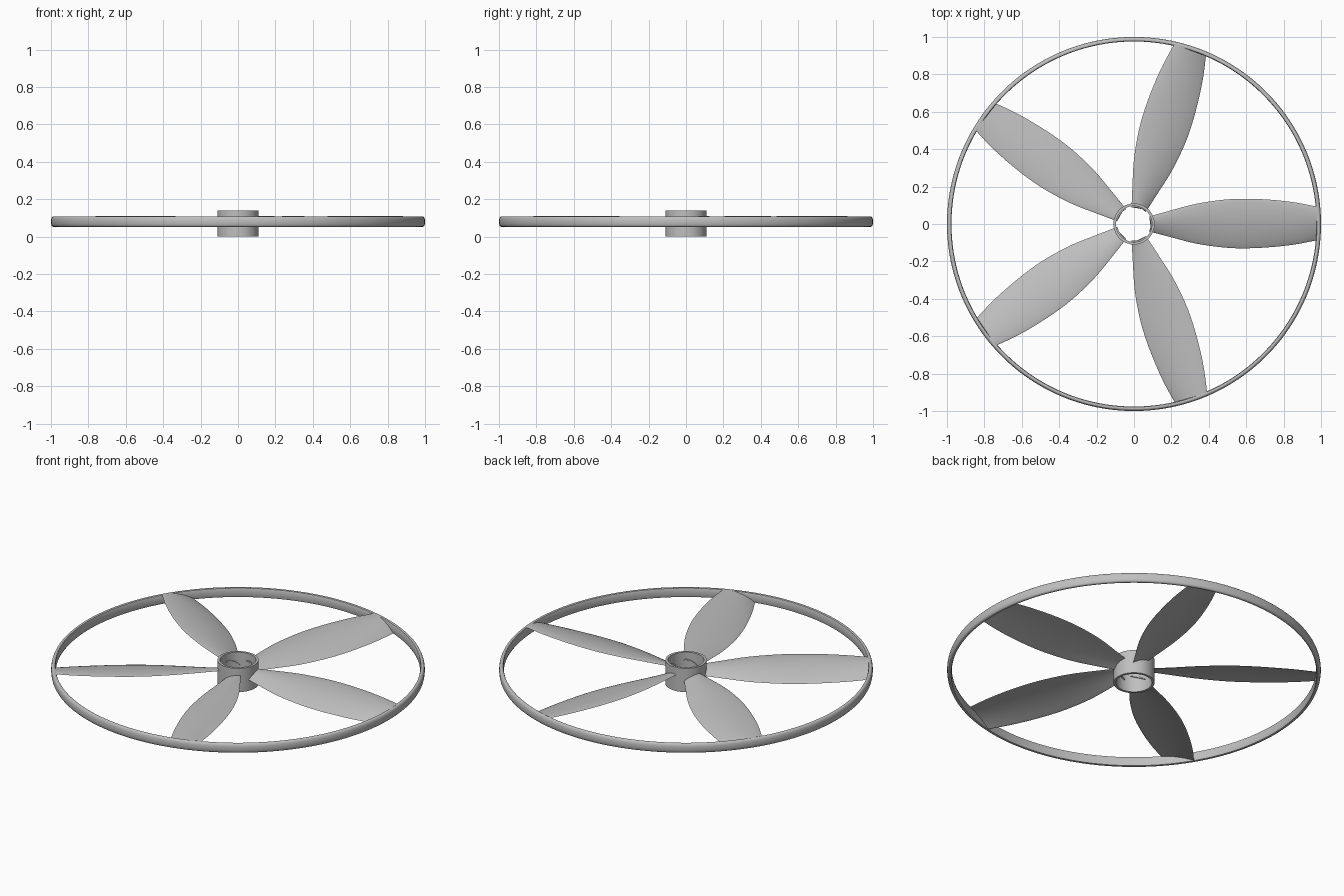
import bpy, bmesh, math

cube = bpy.data.objects.get("Cube")
if cube:
    bpy.data.objects.remove(cube, do_unlink=True)

grey = bpy.data.materials.new("light grey plastic")
grey.use_nodes = True
colour = (0.52, 0.52, 0.52, 1)
grey.diffuse_color = colour
grey.node_tree.nodes["Principled BSDF"].inputs["Base Color"].default_value = colour


def make_object(name, bm):
    bmesh.ops.recalc_face_normals(bm, faces=bm.faces)
    mesh = bpy.data.meshes.new(name)
    bm.to_mesh(mesh)
    bm.free()
    obj = bpy.data.objects.new(name, mesh)
    bpy.context.collection.objects.link(obj)
    mesh.materials.append(grey)
    bpy.ops.object.select_all(action="DESELECT")
    obj.select_set(True)
    bpy.context.view_layer.objects.active = obj
    bpy.ops.object.shade_smooth_by_angle(angle=math.radians(40))
    return obj


def skin(bm, loops, wrap):
    """Join a row of closed vertex loops with quads."""
    pairs = list(zip(loops, loops[1:]))
    if wrap:
        pairs.append((loops[-1], loops[0]))
    for a, b in pairs:
        n = len(a)
        for i in range(n):
            j = (i + 1) % n
            bm.faces.new((a[i], a[j], b[j], b[i]))


def lathe(name, profile, steps):
    """Turn a closed (radius, height) profile around z."""
    bm = bmesh.new()
    loops = []
    for k in range(steps):
        a = math.tau * k / steps
        loops.append([bm.verts.new((r * math.cos(a), r * math.sin(a), z)) for r, z in profile])
    skin(bm, loops, True)
    return make_object(name, bm)


# Open tubular hub
lathe("hub", [(0.096, 0), (0.11, 0), (0.11, 0.14), (0.096, 0.14)], 96)

# Outer ring with a rounded outside and a flatter inside
outside = [(0.984 + 0.016 * math.cos(t) ** 0.6, 0.08 + 0.028 * math.sin(t))
           for t in (math.radians(d) for d in range(-88, 89, 16))]
lathe("outer_ring", outside + [(0.979, 0.106), (0.976, 0.098), (0.976, 0.062), (0.979, 0.054)], 160)

# Blade plan: radius, trailing edge, leading edge, half rise
PLAN = [(0.09, -0.040, 0.040, 0.015), (0.2, -0.068, 0.070, 0.019),
        (0.35, -0.105, 0.108, 0.024), (0.5, -0.126, 0.130, 0.026),
        (0.62, -0.130, 0.135, 0.027), (0.75, -0.123, 0.129, 0.027),
        (0.87, -0.109, 0.115, 0.026), (0.982, -0.087, 0.093, 0.025)]


def plan_at(t):
    """Smooth interpolation between the plan stations."""
    x = t * (len(PLAN) - 1)
    i = min(int(x), len(PLAN) - 2)
    f = x - i
    p = [PLAN[max(0, min(len(PLAN) - 1, i + o))] for o in (-1, 0, 1, 2)]
    return [b + f / 2 * (c - a + f * (2 * a - 5 * b + 4 * c - d + f * (3 * (b - c) + d - a)))
            for a, b, c, d in zip(*p)]


def blade(name, angle):
    bm = bmesh.new()
    loops = []
    for k in range(29):
        r, low, high, rise = plan_at(k / 28)
        loop = []
        for i in range(32):
            t = math.tau * i / 32
            s = math.cos(t)
            y = (low + high) / 2 + (high - low) / 2 * s
            camber = 0.55 * rise * (1 - s * s)
            z = 0.08 + rise * s + camber + 0.005 * math.sin(t)
            x = math.sqrt(r * r - y * y)
            loop.append(bm.verts.new((x, y, z)))
        loops.append(loop)
    skin(bm, loops, False)
    bm.faces.new(loops[0])
    bm.faces.new(loops[-1])
    make_object(name, bm).rotation_euler.z = angle


# Five cambered blades
for n in range(5):
    blade(f"blade_{n + 1}", math.tau * n / 5)
